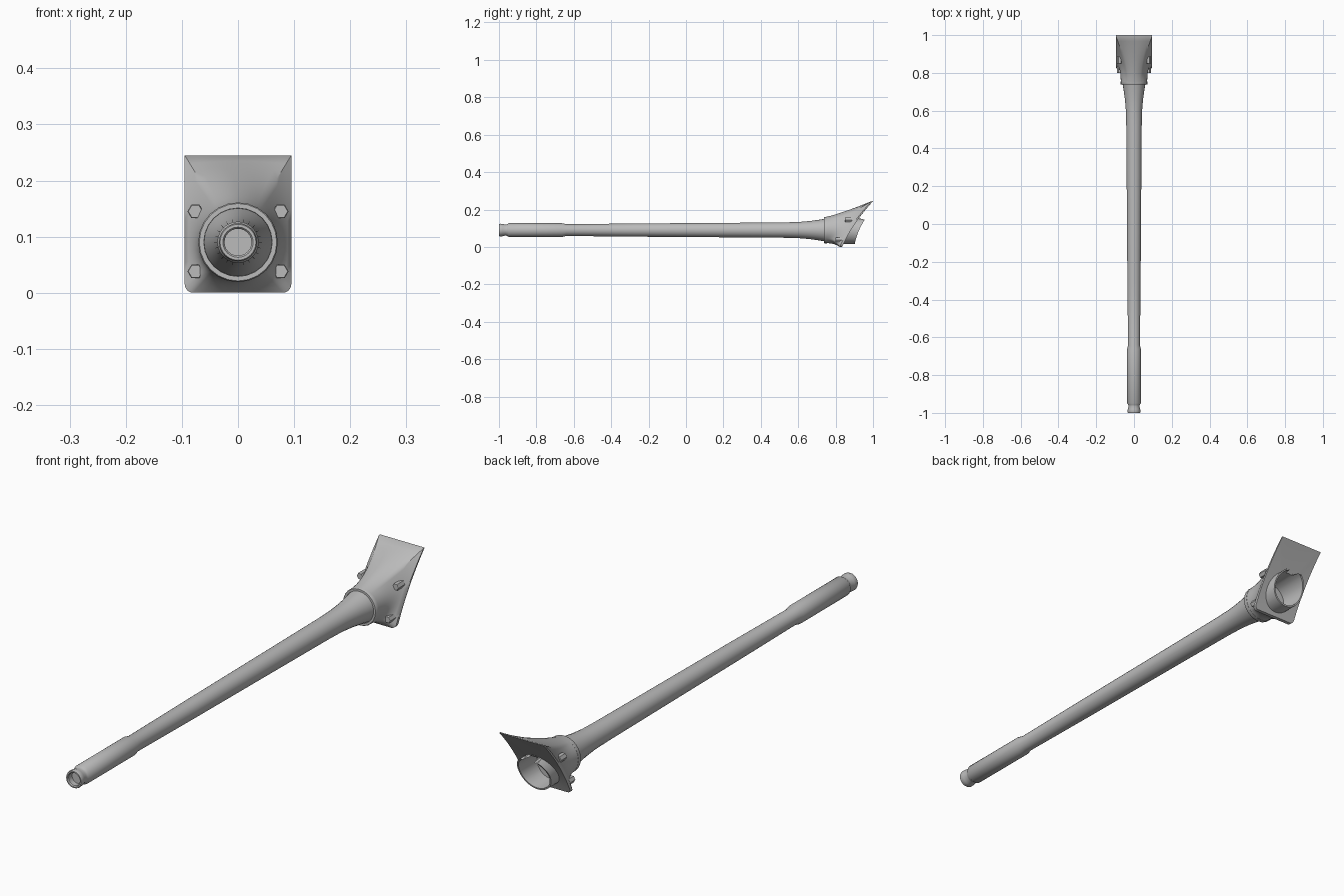
import bpy, bmesh, math
from mathutils import Vector

if "Cube" in bpy.data.objects:
    bpy.data.objects.remove(bpy.data.objects["Cube"])

AXIS_Z = 0.09      # height of the barrel axis
SEG = 24

steel = bpy.data.materials.new("grey_steel")
steel.diffuse_color = (0.5, 0.5, 0.5, 1)
steel.use_nodes = True
steel.node_tree.nodes["Principled BSDF"].inputs["Base Color"].default_value = steel.diffuse_color


def loft(name, rings, angle=35):
    """Skin a list of closed rings and cap both ends."""
    bm = bmesh.new()
    rows = [[bm.verts.new(p) for p in ring] for ring in rings]
    n = len(rows[0])
    for a, b in zip(rows, rows[1:]):
        for i in range(n):
            j = (i + 1) % n
            bm.faces.new((a[i], a[j], b[j], b[i]))
    bm.faces.new(rows[0])
    bm.faces.new(rows[-1])
    bmesh.ops.recalc_face_normals(bm, faces=bm.faces)
    mesh = bpy.data.meshes.new(name)
    bm.to_mesh(mesh)
    bm.free()
    mesh.materials.append(steel)
    obj = bpy.data.objects.new(name, mesh)
    bpy.context.collection.objects.link(obj)
    bpy.ops.object.select_all(action='DESELECT')
    obj.select_set(True)
    bpy.context.view_layer.objects.active = obj
    bpy.ops.object.shade_smooth_by_angle(angle=math.radians(angle))
    return obj


def circle(y, r, n=SEG, x=0.0, z=AXIS_Z):
    return [Vector((x + r * math.cos(2 * math.pi * i / n), y,
                    z + r * math.sin(2 * math.pi * i / n))) for i in range(n)]


# barrel: bore, muzzle lip, neck, sleeve, long taper and flared root
profile = [(-0.975, 0.024), (-0.996, 0.024), (-1.0, 0.027), (-1.0, 0.032),
           (-0.995, 0.034), (-0.98, 0.033), (-0.965, 0.029), (-0.957, 0.031),
           (-0.948, 0.037), (-0.665, 0.037), (-0.64, 0.0315), (-0.3, 0.035),
           (0.2, 0.0385), (0.52, 0.041), (0.6, 0.043), (0.66, 0.048),
           (0.71, 0.055), (0.75, 0.062)]
loft("barrel", [circle(y, r) for y, r in profile])

# collar around the barrel root
loft("collar", [circle(y, r) for y, r in
                [(0.748, 0.060), (0.738, 0.061), (0.738, 0.069), (0.741, 0.071), (0.755, 0.071)]])


# shield: round at the collar, flaring to a raked rectangular plate
def rear_y(z):
    return 0.835 + z * (0.568 + 0.99 * (z - 0.139))


W, TOP, CORNER = 0.095, 0.245, 0.015
outline = []
for i in range(13):                                   # right edge, upwards
    outline.append((W, CORNER + (TOP - CORNER) * i / 12))
for i in range(1, 10):                                # top edge
    outline.append((W - 2 * W * i / 10, TOP))
for i in range(13):                                   # left edge, downwards
    outline.append((-W, TOP - (TOP - CORNER) * i / 12))
for i in range(1, 5):                                 # left lower corner
    a = math.pi + math.pi / 2 * i / 4
    outline.append((-W + CORNER + CORNER * math.cos(a), CORNER + CORNER * math.sin(a)))
for i in range(1, 8):                                 # bottom edge
    outline.append(((W - CORNER) * (i / 4 - 1), 0.0))
for i in range(4):                                    # right lower corner
    a = -math.pi / 2 + math.pi / 2 * i / 4
    outline.append((W - CORNER + CORNER * math.cos(a), CORNER + CORNER * math.sin(a)))
angles = [math.atan2(z - AXIS_Z, x) for x, z in outline]


def flare(t):
    ring = []
    for (x, z), a in zip(outline, angles):
        power = 1.2 + 1.6 * (1 - max(0, math.sin(a)) ** 2)
        k = t ** power
        cx, cz = 0.070 * math.cos(a), AXIS_Z + 0.070 * math.sin(a)
        edge_y = rear_y(z) - 0.014 + 0.03 * z
        ring.append(Vector((cx + (x - cx) * k, 0.745 + (edge_y - 0.745) * t, cz + (z - cz) * k)))
    return ring


def rear_ring(r, depth):
    """Circle at the back; depth maps its height to a y position."""
    pts = [(r * math.cos(a), 0.085 + r * math.sin(a)) for a in angles]
    return [Vector((x, depth(z), z)) for x, z in pts]


def shell_end(z):
    if z > 0.146:                                     # cradle is open at the top
        return rear_y(z) + 0.002
    t = (z - 0.015) / 0.133
    return 0.902 + 0.055 * t - 0.03 * t * (1 - t)


rings = [flare(i / 10) for i in range(11)]
rings.append([Vector((x, rear_y(z), z)) for x, z in outline])
base = rear_ring(0.070, rear_y)
mid = []
for p, q in zip(rings[-1], base):                     # flat back of the plate
    m = (p + q) / 2
    m.y = rear_y(m.z)
    mid.append(m)
rings += [mid, base,
          rear_ring(0.070, shell_end),                # rear cradle, outside
          rear_ring(0.064, shell_end),                # rear cradle, rim
          rear_ring(0.061, lambda z: 0.82)]           # rear cradle, inside
loft("shield", rings)

# four hexagonal bolts
for side, label in ((-1, "left"), (1, "right")):
    for z, y, row in ((0.145, 0.850, "upper"), (0.038, 0.800, "lower")):
        loft(f"{row}_{label}_bolt",
             [circle(y, 0.0125, 6, side * 0.076, z),
              circle(y + 0.002, 0.014, 6, side * 0.076, z),
              circle(y + 0.038, 0.014, 6, side * 0.076, z)], 20)
